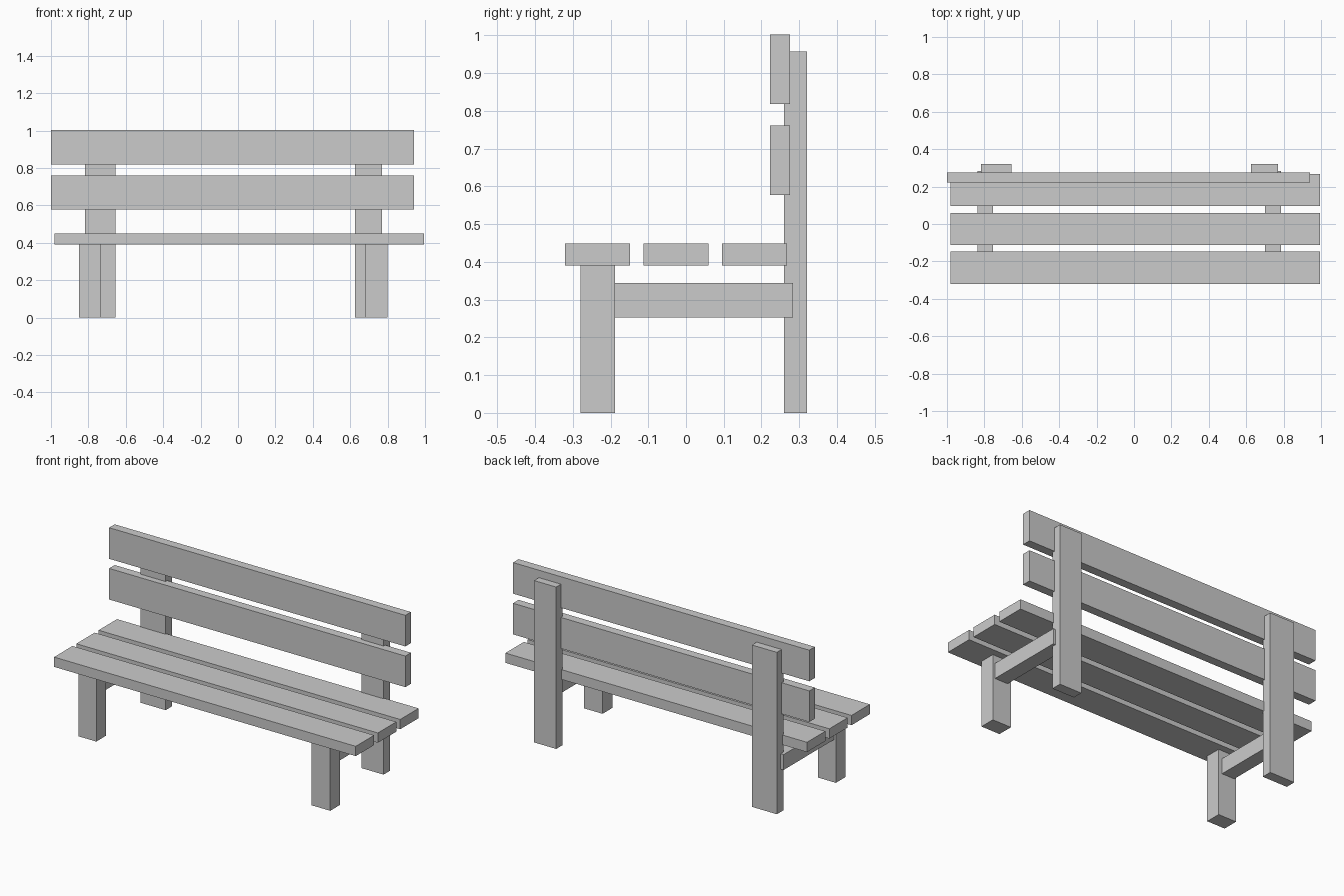
import bpy

if "Cube" in bpy.data.objects:
    bpy.data.objects.remove(bpy.data.objects["Cube"])


def box(name, x, y, z):
    """Axis-aligned board given by its (min, max) extent on each axis."""
    bpy.ops.mesh.primitive_cube_add(size=1, location=[(a + b) / 2 for a, b in (x, y, z)])
    obj = bpy.context.object
    obj.name = name
    obj.scale = [b - a for a, b in (x, y, z)]
    bpy.ops.object.transform_apply(location=False, rotation=False, scale=True)


# Seat: three planks
for i, y0 in enumerate((-0.32, -0.113, 0.096)):
    box(f"seat_plank_{i + 1}", (-0.98, 0.995), (y0, y0 + 0.172), (0.391, 0.449))

# Backrest: two boards
for i, z0 in enumerate((0.577, 0.818)):
    box(f"back_board_{i + 1}", (-1.0, 0.94), (0.223, 0.275), (z0, z0 + 0.184))

# Supports on each side: front leg, tall back post, joining rail
sides = {
    "left": ((-0.85, -0.732), (-0.819, -0.656), (-0.838, -0.755)),
    "right": ((0.678, 0.80), (0.626, 0.771), (0.70, 0.786)),
}
for side, (leg, post, rail) in sides.items():
    box(f"front_leg_{side}", leg, (-0.28, -0.188), (0.0, 0.392))
    box(f"back_post_{side}", post, (0.26, 0.32), (0.0, 0.958))
    box(f"side_rail_{side}", rail, (-0.22, 0.284), (0.253, 0.344))
